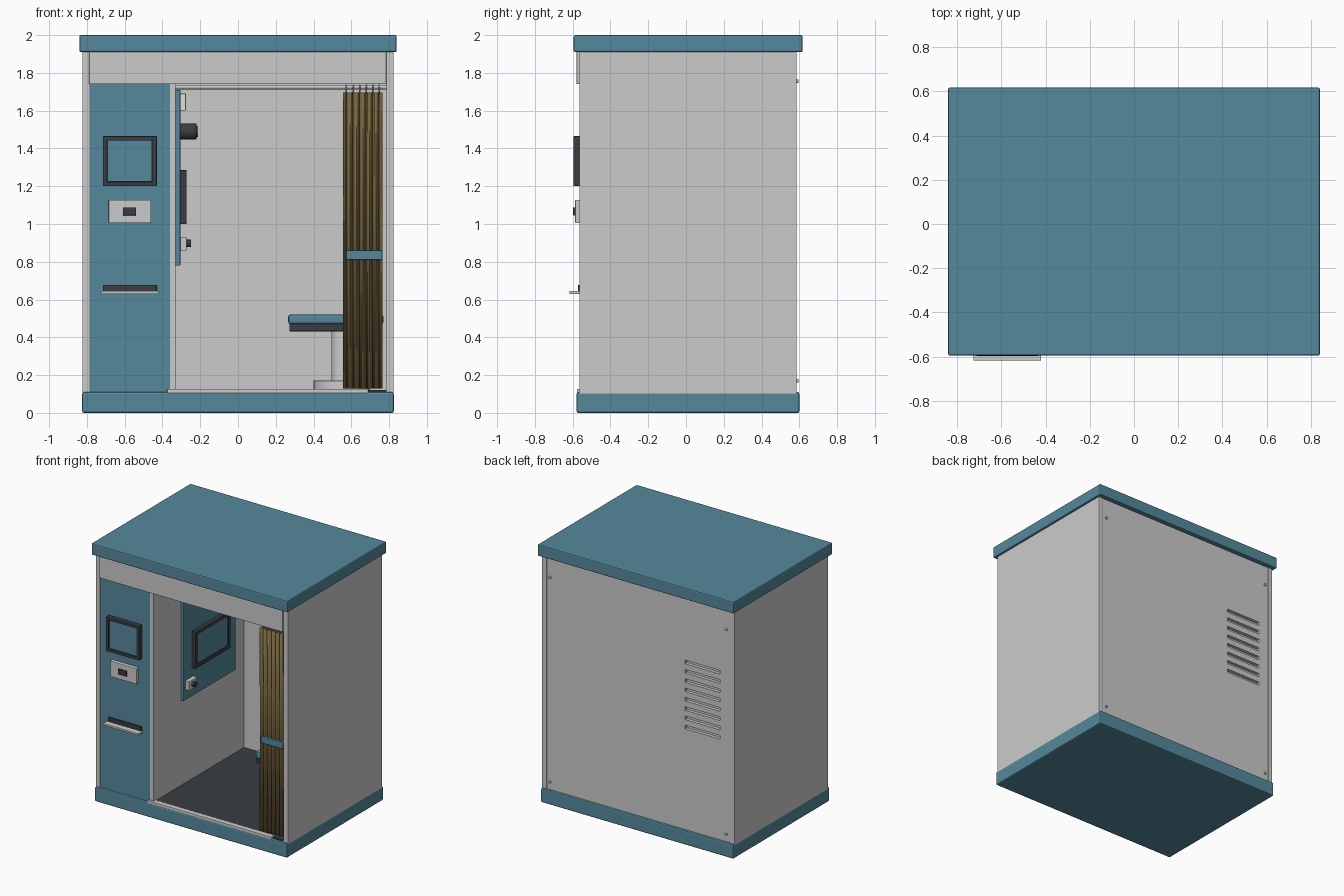
import bpy, bmesh, math
from mathutils import Vector, Matrix

if "Cube" in bpy.data.objects:
    bpy.data.objects.remove(bpy.data.objects["Cube"])


def material(name, rgb):
    m = bpy.data.materials.new(name)
    m.diffuse_color = (*rgb, 1)
    m.use_nodes = True
    m.node_tree.nodes["Principled BSDF"].inputs["Base Color"].default_value = m.diffuse_color
    return m


TEAL = material("teal_paint", (0.09, 0.25, 0.33))
DARK = material("dark_plastic", (0.04, 0.045, 0.055))
BROWN = material("curtain_cloth", (0.19, 0.135, 0.05))
CREAM = material("lamp_cream", (0.8, 0.76, 0.62))


def finish(name, bm, mat, bevel=0, smooth=False):
    bmesh.ops.recalc_face_normals(bm, faces=bm.faces)
    me = bpy.data.meshes.new(name)
    bm.to_mesh(me)
    bm.free()
    ob = bpy.data.objects.new(name, me)
    bpy.context.collection.objects.link(ob)
    if mat:
        me.materials.append(mat)
    if smooth:
        bpy.context.view_layer.objects.active = ob
        ob.select_set(True)
        bpy.ops.object.shade_smooth_by_angle(angle=math.radians(40))
        ob.select_set(False)
    if bevel:
        b = ob.modifiers.new("bevel", 'BEVEL')
        b.width, b.segments = bevel, 2
    return ob


def add_box(bm, x, y, z):
    lo, hi = Vector((x[0], y[0], z[0])), Vector((x[1], y[1], z[1]))
    mx = Matrix.Translation((lo + hi) / 2) @ Matrix.Diagonal((*(hi - lo), 1))
    bmesh.ops.create_cube(bm, size=1, matrix=mx)


def box(name, x, y, z, mat=None, bevel=0):
    bm = bmesh.new()
    add_box(bm, x, y, z)
    return finish(name, bm, mat, bevel)


def cylinder(name, centre, r, length, axis='Z', mat=None, bevel=0, n=32):
    rot = {'X': Matrix.Rotation(math.pi / 2, 4, 'Y'),
           'Y': Matrix.Rotation(math.pi / 2, 4, 'X'), 'Z': Matrix()}[axis]
    bm = bmesh.new()
    bmesh.ops.create_cone(bm, cap_ends=True, segments=n, radius1=r, radius2=r,
                          depth=length, matrix=Matrix.Translation(centre) @ rot)
    return finish(name, bm, mat, bevel, True)


# Shell
box("base", (-0.825, 0.825), (-0.58, 0.6), (0, 0.11), TEAL, 0.01)
box("roof", (-0.84, 0.84), (-0.595, 0.617), (1.91, 2), TEAL, 0.008)
for side, s in (("left", -1), ("right", 1)):
    box(side + "_wall", sorted((s * 0.785, s * 0.824)), (-0.565, 0.585), (0.09, 1.92), None, 0.003)
box("header_fascia", (-0.788, 0.785), (-0.579, -0.545), (1.74, 1.915), None, 0.003)
box("floor", (-0.34, 0.786), (-0.56, 0.55), (0.1, 0.12), DARK)
box("threshold", (-0.375, 0.69), (-0.578, -0.535), (0.105, 0.127), None, 0.003)

# Back panel with louvre slots and corner bolts
back = box("back_panel", (-0.786, 0.786), (0.545, 0.582), (0.1, 1.92))
bm = bmesh.new()
for i in range(8):
    z = 0.903 + i * 0.072
    add_box(bm, (-0.7, -0.4), (0.557, 0.62), (z - 0.014, z + 0.014))
cutter = finish("vent_cutter", bm, None)
cutter.hide_render = True
cutter.hide_set(True)
cut = back.modifiers.new("vents", 'BOOLEAN')
cut.object, cut.operation, cut.solver = cutter, 'DIFFERENCE', 'EXACT'
for x in (-0.755, 0.755):
    for z in (0.17, 1.755):
        cylinder("back_bolt", (x, 0.586, z), 0.009, 0.018, 'Y', n=16)

# Machine compartment: front panel and partition
box("front_panel", (-0.786, -0.36), (-0.56, -0.53), (0.105, 1.745), TEAL)
box("partition", (-0.361, -0.33), (-0.562, 0.55), (0.1, 1.92))


def frame(name, outer, inner, mat, place, depth):
    """Rectangular frame; place maps (across, up, out) to world coordinates."""
    bm = bmesh.new()
    rings = []
    for (a0, a1, b0, b1), d in ((outer, 0), (outer, depth), (inner, depth), (inner, depth * 0.4)):
        rings.append([bm.verts.new(place(a, b, d)) for a, b in
                      ((a0, b0), (a1, b0), (a1, b1), (a0, b1))])
    for r, q in zip(rings, rings[1:]):
        for i in range(4):
            j = (i + 1) % 4
            bm.faces.new((r[i], r[j], q[j], q[i]))
    bm.faces.new(rings[0])
    bm.faces.new(rings[-1])
    return finish(name, bm, mat, 0.003)


# Outside display, payment unit and print tray
frame("outer_display_frame", (-0.715, -0.43, 1.2, 1.465), (-0.692, -0.453, 1.223, 1.442),
      DARK, lambda a, b, d: (a, -0.558 - d, b), 0.038)
box("outer_display_screen", (-0.691, -0.454), (-0.586, -0.57), (1.224, 1.441), TEAL)
box("payment_plate", (-0.685, -0.46), (-0.587, -0.555), (1.005, 1.128), None, 0.004)
box("payment_slot", (-0.61, -0.54), (-0.597, -0.58), (1.046, 1.088), DARK, 0.002)
box("print_slot", (-0.715, -0.43), (-0.572, -0.555), (0.64, 0.677), DARK, 0.002)
box("print_tray", (-0.725, -0.42), (-0.617, -0.555), (0.63, 0.645), None, 0.002)

# Inside console: display, camera, lamp and coin unit
box("console", (-0.331, -0.305), (-0.23, 0.41), (0.78, 1.71), TEAL, 0.004)
frame("inner_display_frame", (-0.13, 0.3, 1.0, 1.285), (-0.1, 0.27, 1.03, 1.255),
      DARK, lambda a, b, d: (-0.306 + d, a, b), 0.034)
box("inner_display_screen", (-0.3, -0.277), (-0.099, 0.269), (1.031, 1.254), TEAL)
cylinder("camera_body", (-0.265, 0.09, 1.49), 0.042, 0.09, 'X', DARK, 0.003)
cylinder("camera_lens", (-0.218, 0.09, 1.49), 0.03, 0.012, 'X', TEAL)
box("lamp_strip", (-0.306, -0.276), (-0.15, 0.33), (1.6, 1.69), CREAM, 0.004)
box("coin_plate", (-0.306, -0.272), (-0.21, -0.11), (0.86, 0.932), None, 0.003)
cylinder("coin_button", (-0.265, -0.16, 0.897), 0.02, 0.03, 'X', DARK)

# Seat
box("seat_cushion", (0.265, 0.77), (-0.17, 0.34), (0.468, 0.522), TEAL, 0.015)
box("seat_pan", (0.272, 0.763), (-0.163, 0.333), (0.432, 0.472), DARK, 0.004)
cylinder("seat_post", (0.55, 0.085, 0.3), 0.055, 0.28)
cylinder("seat_foot", (0.55, 0.085, 0.145), 0.15, 0.055, bevel=0.004)

# Curtain: pleated cloth, tie band, rail and rings
PLEATS, STEPS = 6, 8
X0, X1, CY = 0.557, 0.765, -0.5
bm = bmesh.new()
rows = []
for z, amp in ((0.128, 0.034), (0.835, 0.027), (1.695, 0.032)):
    rows.append([bm.verts.new((X0 + (X1 - X0) * i / (PLEATS * STEPS),
                               CY - amp * math.cos(2 * math.pi * i / STEPS), z))
                 for i in range(PLEATS * STEPS + 1)])
for r, q in zip(rows, rows[1:]):
    for i in range(len(r) - 1):
        bm.faces.new((r[i], r[i + 1], q[i + 1], q[i]))
curtain = finish("curtain", bm, BROWN, 0, True)
curtain.modifiers.new("cloth", 'SOLIDIFY').thickness = 0.005
box("curtain_tie", (0.572, 0.764), (-0.538, -0.462), (0.81, 0.86), TEAL, 0.004)
cylinder("curtain_rail", (0.228, CY, 1.725), 0.012, 1.12, 'X', n=16)
for i in range(PLEATS):
    x = X0 + (X1 - X0) * (i + 0.5) / PLEATS
    bpy.ops.mesh.primitive_torus_add(major_radius=0.022, minor_radius=0.004, major_segments=20,
                                     minor_segments=8, location=(x, CY, 1.714),
                                     rotation=(0, math.pi / 2, 0))
    bpy.context.object.name = "curtain_ring"
    bpy.ops.object.shade_smooth_by_angle()
    bpy.context.object.select_set(False)
